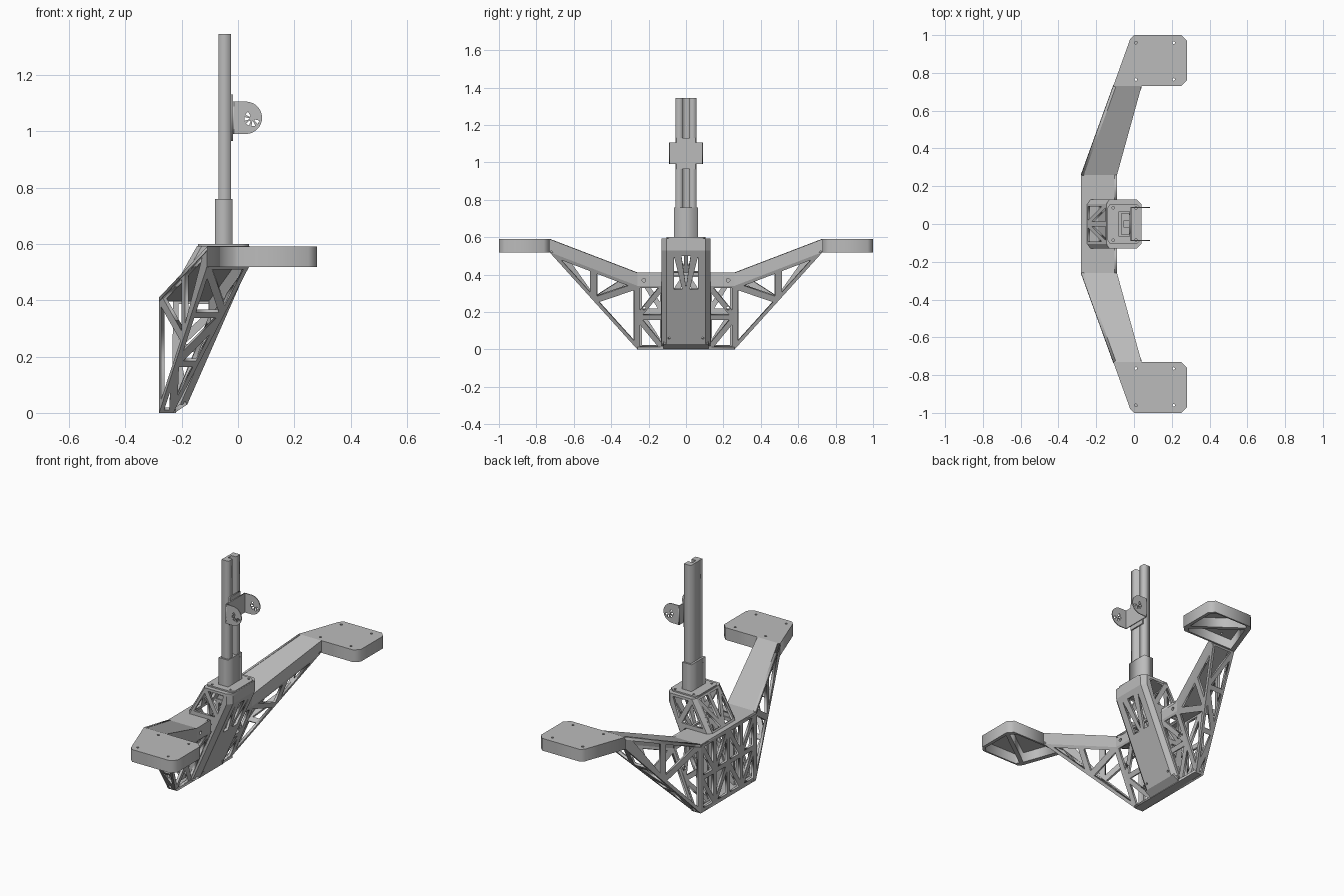
import bpy
from math import sin, cos, pi
from mathutils import Vector, Matrix, geometry

cube = bpy.data.objects.get("Cube")
if cube:
    bpy.data.objects.remove(cube)

GREY = (0.5, 0.5, 0.5, 1)
mat = bpy.data.materials.new("plain grey")
mat.use_nodes = True
mat.diffuse_color = GREY
mat.node_tree.nodes["Principled BSDF"].inputs["Base Color"].default_value = GREY

CORE = (-.12, 0, .3)


def panel(name, corners, holes=(), dots=(), t=.014, inside=CORE):
    """Flat plate with cut-outs; its thickness goes toward the inside point."""
    pts = [Vector(p) for p in corners]
    n = geometry.normal(pts)
    if n.dot(Vector(inside) - pts[0]) > 0:
        n = -n
    u = (pts[1] - pts[0]).normalized()
    v = n.cross(u)
    o = pts[0]
    flat = lambda p: ((Vector(p) - o).dot(u), (Vector(p) - o).dot(v))
    loops = [[flat(p) for p in loop] for loop in [pts, *holes]]
    for centre, r in dots:
        cx, cy = flat(centre)
        loops.append([(cx + r * cos(k * pi / 5), cy + r * sin(k * pi / 5)) for k in range(10)])
    curve = bpy.data.curves.new(name, 'CURVE')
    curve.dimensions = '2D'
    curve.fill_mode = 'BOTH'
    curve.extrude = t / 2
    for loop in loops:
        sp = curve.splines.new('POLY')
        sp.points.add(len(loop) - 1)
        for q, (x, y) in zip(sp.points, loop):
            q.co = (x, y, 0, 1)
        sp.use_cyclic_u = True
    tmp = bpy.data.objects.new(name + "_outline", curve)
    bpy.context.collection.objects.link(tmp)
    deps = bpy.context.evaluated_depsgraph_get()
    mesh = bpy.data.meshes.new_from_object(tmp.evaluated_get(deps))
    bpy.data.objects.remove(tmp)
    rot = Matrix((u, v, n)).transposed().to_4x4()
    mesh.transform(Matrix.Translation(o - n * t / 2) @ rot)
    mesh.materials.clear()
    mesh.materials.append(mat)
    obj = bpy.data.objects.new(name, mesh)
    bpy.context.collection.objects.link(obj)
    return obj


def inset(tri, m):
    """Triangle moved inward by m on every side, or None if too small."""
    a, b, c = tri
    la, lb, lc = (b - c).length, (c - a).length, (a - b).length
    per = la + lb + lc
    r = (b - a).cross(c - a).length / per if per else 0
    if r < m * 1.25:
        return None
    i = (a * la + b * lb + c * lc) / per
    return [i + (p - i) * (1 - m / r) for p in tri]


def truss(a, b, c, d, n, m=.014):
    """Triangular windows zig-zagging between the sides a-b and d-c."""
    a, b, c, d = map(Vector, (a, b, c, d))
    out = []
    for k in range(n):
        p, q = a.lerp(b, k / n), a.lerp(b, (k + 1) / n)
        r, s = d.lerp(c, k / n), d.lerp(c, (k + 1) / n)
        pair = [(p, q, r), (q, s, r)] if k % 2 == 0 else [(p, q, s), (p, s, r)]
        out += [inset(tri, m) for tri in pair]
    return [w for w in out if w]


# Arms and pads, one toward each end of y
for s, side in ((1, "back"), (-1, "front")):
    P = lambda x, y, z: Vector((x, y * s, z))
    core = P(-.12, .45, .38)
    ob, ot = P(-.28, .26, 0), P(-.28, .26, .41)
    ib, im, it = P(-.23, .26, 0), P(-.09, .26, .34), P(-.09, .26, .41)
    eb, et = P(-.11, .73, .52), P(-.11, .73, .59)
    fb, ft = P(.04, .73, .52), P(.04, .73, .59)
    panel(side + "_arm_top", [ot, it, ft, et], inside=core)
    panel(side + "_arm_outer_wall", [ob, ot, et, eb], truss(ob, eb, et, ot, 2, .018), inside=core)
    panel(side + "_arm_underside", [ob, ib, fb, eb], truss(ob, eb, fb, ib, 3), inside=core)
    panel(side + "_arm_inner_band", [it, im, fb, ft], inside=core)
    panel(side + "_arm_inner_wall", [im, ib, fb], truss(ib, fb, fb, im, 2, .018), inside=core)

    # Pad: bored top, rim and one diagonal rib, open underneath
    rim = [(-.11, .73), (-.02, .98), (0, 1), (.25, 1), (.28, .97), (.28, .76), (.25, .73)]
    top = [P(x, y, .59) for x, y in rim]
    bolts = [(P(x, y, .59), .007) for x in (.01, .21) for y in (.765, .96)]
    panel(side + "_pad_top", top, dots=bolts, inside=core)
    low = [P(x, y, .578) for x, y in rim]
    cells = []
    for cell in (low[1:6], [low[5], low[6], low[0], low[1]]):
        c = sum(cell, Vector()) / len(cell)
        cells.append([c + (p - c) * .84 for p in cell])
    panel(side + "_pad_rim", low, cells, t=.061, inside=core)

    # Base front, beside the column
    jb, jm = P(-.23, .12, 0), P(-.09, .12, .34)
    panel(side + "_base_front", [ib, im, jm, jb], truss(ib, im, jm, jb, 2),
          [(P(-.14, .225, .22), .01)])
    panel(side + "_base_rail", [im, it, P(-.09, .12, .41), jm], dots=[(P(-.09, .225, .37), .01)])

    # Column side with its chamfered corners
    prof = [(-.23, .41), (-.13, .59), (.015, .59), (.015, .53), (-.205, .03), (-.235, .01)]
    wins = truss(P(-.225, .13, .42), P(-.13, .13, .59), P(.015, .13, .59), P(-.04, .13, .42), 1)
    wins += truss(P(-.225, .13, .06), P(-.225, .13, .4), P(-.045, .13, .4), P(-.19, .13, .06), 2)
    panel(side + "_column_side", [P(x, .13, z) for x, z in prof], wins)
    panel(side + "_column_chamfer", [P(.015, .13, .53), P(.04, .105, .53),
                                     P(-.18, .105, .03), P(-.205, .13, .03)])
    panel(side + "_column_top_chamfer", [P(.015, .13, .53), P(.04, .105, .53),
                                         P(.04, .105, .59), P(.015, .13, .59)])
    panel(side + "_tower_chamfer", [P(-.23, .13, .41), P(-.13, .13, .59),
                                    P(-.145, .105, .59), P(-.25, .105, .41)])

# Base: back wall, top and bottom
back = []
for z0, z1 in ((.01, .205), (.205, .4)):
    for s in (1, -1):
        back += truss((-.28, 0, z0), (-.28, .25 * s, z0), (-.28, .25 * s, z1), (-.28, 0, z1), 2)
panel("base_back_wall", [(-.28, -.26, 0), (-.28, .26, 0), (-.28, .26, .41), (-.28, -.26, .41)], back)
panel("base_top", [(-.28, -.26, .41), (-.09, -.26, .41), (-.09, .26, .41), (-.28, .26, .41)],
      [[(-.235, -.11, .41), (-.105, -.11, .41), (-.105, .11, .41), (-.235, .11, .41)]])
panel("base_bottom", [(-.28, -.26, 0), (-.22, -.26, 0), (-.22, .26, 0), (-.28, .26, 0)])


# Column: slanted front, foot, sloping tower back and top
def across(y, *xz):
    (x0, z0), (x1, z1) = xz
    return [(x0, -y, z0), (x0, y, z0), (x1, y, z1), (x1, -y, z1)]


slant = lambda y, z: (.04 - (.53 - z) * .44, y, z)
slits = [[slant(0, .33), slant(-.025, .5), slant(.025, .5)]]
for s in (1, -1):
    slits.append([slant(.02 * s, .32), slant(.065 * s, .32), slant(.065 * s, .5)])
panel("column_front", across(.105, (-.18, .03), (.04, .53)), slits,
      [(slant(y, .06), .006) for y in (-.09, .09)])
panel("column_front_lip", across(.105, (.04, .53), (.04, .59)))
panel("column_foot", across(.12, (-.225, 0), (-.18, .03)))
panel("tower_back", across(.105, (-.25, .41), (-.145, .59)),
      truss((-.25, -.105, .41), (-.25, .105, .41), (-.145, .105, .59), (-.145, -.105, .59), 2, .012))
octagon = [(-.145, -.105), (-.13, -.13), (.015, -.13), (.04, -.105),
           (.04, .105), (.015, .13), (-.13, .13), (-.145, .105)]
panel("tower_top", [(x, y, .592) for x, y in octagon])
panel("mast_flange", [(x * .98, y * .8, .6) for x, y in octagon],
      dots=[((x, y, .6), .007) for x in (-.11, .01) for y in (-.085, .085)], t=.01)

# Mast: socket and grooved post
panel("mast_socket", [(-.082, -.065, .76), (-.02, -.065, .76), (-.02, .065, .76), (-.082, .065, .76)],
      t=.16)
post = [(-.07, -.055), (-.025, -.055), (-.025, -.016), (-.055, -.016),
        (-.055, .016), (-.025, .016), (-.025, .055), (-.07, .055)]
panel("mast_post", [(x, y, 1.345) for x, y in post], t=.6)

# Bracket: back plates and two rounded ears with a fan of slots
panel("bracket_backing", across(.05, (-.018, .965), (-.018, 1.13)), t=.008)
panel("bracket_plate", across(.09, (-.014, .99), (-.014, 1.105)), t=.005)
fan = []
for k in range(5):
    a = pi * (.75 + k * .27)
    ray = lambda r, da: (.05 + r * cos(a + da), 0, 1.045 + r * sin(a + da))
    fan.append([ray(.01, -.2), ray(.028, -.25), ray(.028, .25), ray(.01, .2)])
arc = [(.028 + .0575 * cos(a), 0, 1.0475 + .0575 * sin(a))
       for a in (-pi / 2 + k * pi / 14 for k in range(15))]
ear = [(-.018, 0, .99)] + arc + [(-.018, 0, 1.105)]
for s, side in ((1, "back"), (-1, "front")):
    move = lambda loop: [(x, .09 * s, z) for x, y, z in loop]
    panel(side + "_bracket_ear", move(ear), [move(f) for f in fan], t=.005)
